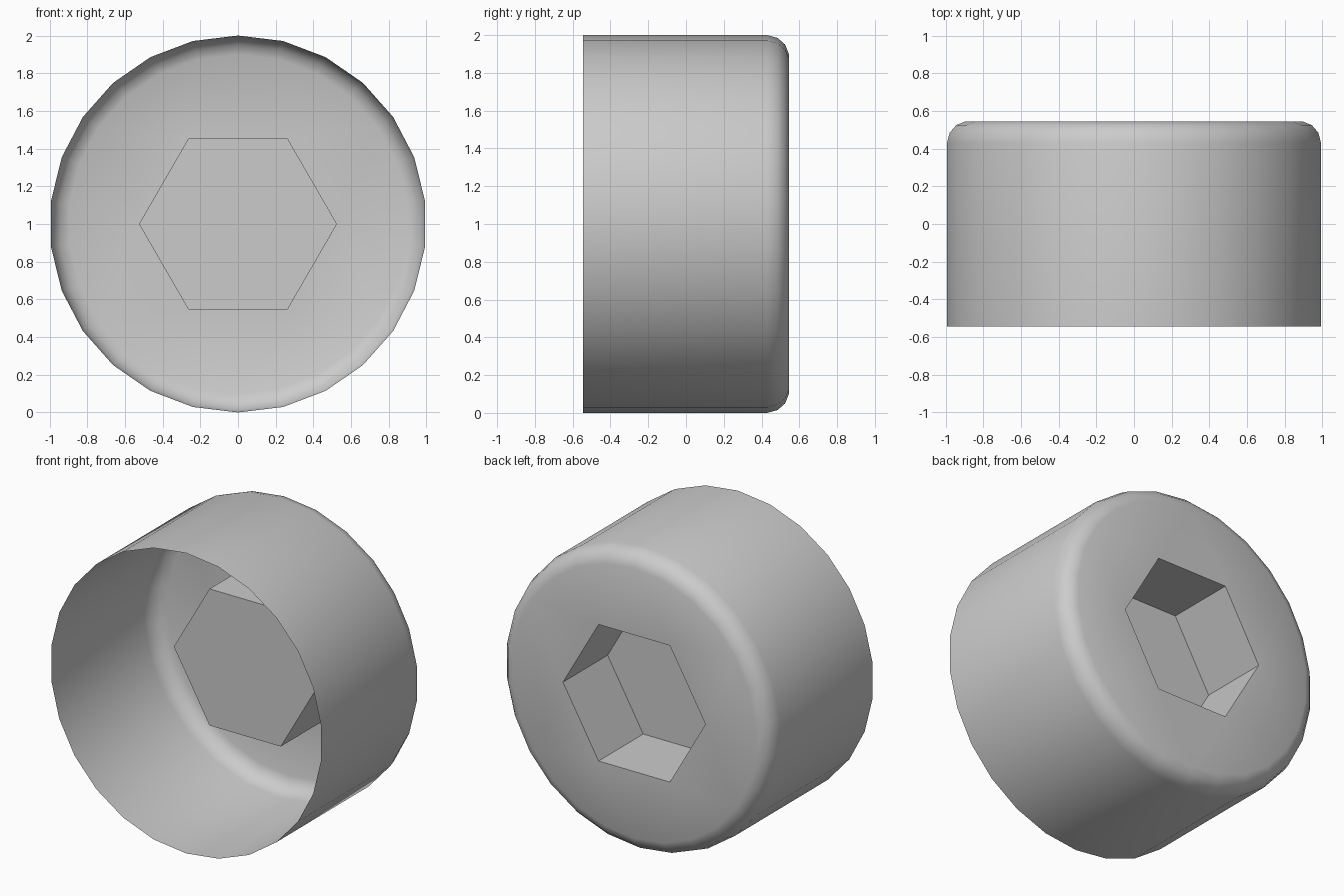
import bpy, bmesh
from math import cos, sin, pi, radians

cube = bpy.data.objects.get("Cube")
if cube:
    bpy.data.objects.remove(cube, do_unlink=True)

SIDES = 26
HEX_RADIUS = 0.525
BACK_Y, FLOOR_Y = 0.545, 0.075
# Wall and rounded rim: (radius, y), from the open front to the closed back
PROFILE = [(1, -0.545), (1, 0.43), (0.985, 0.485), (0.95, 0.525), (0.9, BACK_Y)]

steel = bpy.data.materials.new("plain_grey")
steel.use_nodes = True
grey = (0.6, 0.6, 0.6, 1)
steel.diffuse_color = grey
steel.node_tree.nodes["Principled BSDF"].inputs["Base Color"].default_value = grey


def ring(bm, radius, y, count, start):
    """Ring of vertices around the y axis, centred at z = 1."""
    angles = [start + 2 * pi * i / count for i in range(count)]
    return [bm.verts.new((radius * cos(a), y, 1 + radius * sin(a))) for a in angles]


def bridge(bm, a, b):
    """Quads between two rings of equal count."""
    n = len(a)
    for i in range(n):
        j = (i + 1) % n
        bm.faces.new((a[i], b[i], b[j], a[j]))


def loop_edges(bm, verts):
    return [bm.edges.get((verts[i - 1], verts[i])) for i in range(len(verts))]


bm = bmesh.new()

# Open shell with rounded rim
rings = [ring(bm, r, y, SIDES, pi / 2) for r, y in PROFILE]
for a, b in zip(rings, rings[1:]):
    bridge(bm, a, b)

# Hexagonal socket with a flat floor
mouth = ring(bm, HEX_RADIUS, BACK_Y, 6, 0)
floor = ring(bm, HEX_RADIUS, FLOOR_Y, 6, 0)
bridge(bm, mouth, floor)
bm.faces.new(floor)

# Back face around the socket
bmesh.ops.triangle_fill(bm, use_beauty=True, normal=(0, 1, 0),
                        edges=loop_edges(bm, rings[-1]) + loop_edges(bm, mouth))
bmesh.ops.recalc_face_normals(bm, faces=bm.faces)

# Outer surfaces face outwards
bm.normal_update()
wall = next(f for f in bm.faces if f.calc_center_median().x > 0.95)
if wall.normal.x < 0:
    bmesh.ops.reverse_faces(bm, faces=bm.faces)

mesh = bpy.data.meshes.new("socket_bolt_head")
bm.to_mesh(mesh)
bm.free()
mesh.materials.append(steel)
mesh.shade_smooth()
mesh.set_sharp_from_angle(angle=radians(40))

head = bpy.data.objects.new("socket_bolt_head", mesh)
bpy.context.collection.objects.link(head)
